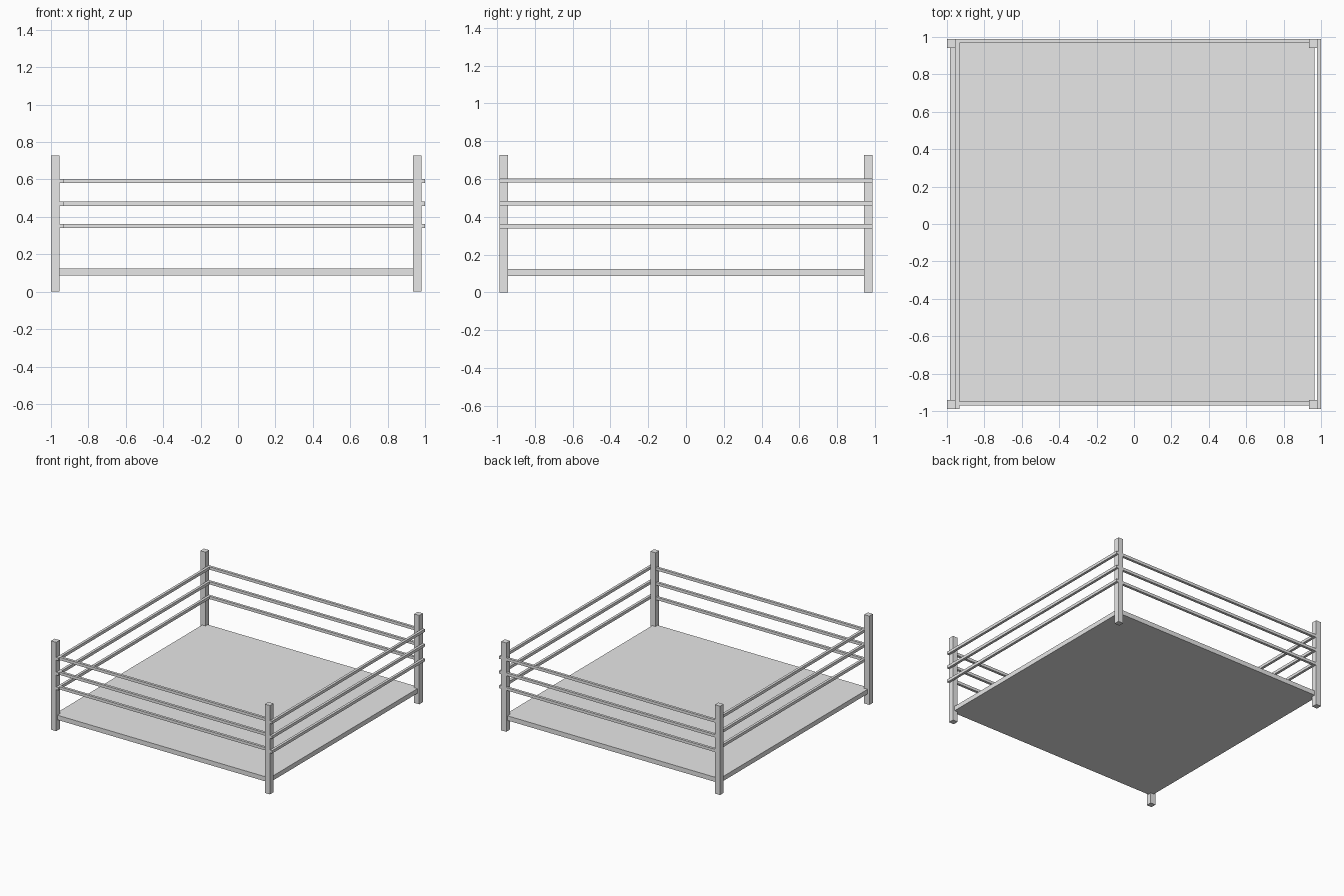
import bpy

cube = bpy.data.objects.get("Cube")
if cube:
    bpy.data.objects.remove(cube, do_unlink=True)

GREY = (0.8, 0.8, 0.8, 1.0)
grey = bpy.data.materials.new("plain_grey")
grey.use_nodes = True
grey.diffuse_color = GREY
for node in grey.node_tree.nodes:
    if node.type == 'BSDF_PRINCIPLED':
        node.inputs["Base Color"].default_value = GREY


def box(name, x, y, z):
    """Box filling the given (low, high) range on each axis."""
    bpy.ops.mesh.primitive_cube_add(size=1, location=[(a + b) / 2 for a, b in (x, y, z)])
    ob = bpy.context.object
    ob.name = name
    ob.scale = [b - a for a, b in (x, y, z)]
    bpy.ops.object.transform_apply(location=False, rotation=False, scale=True)
    ob.data.materials.append(grey)
    return ob


DEPTH = 0.988           # half depth over the posts
POST = 0.046            # post thickness
POST_TOP = 0.727
LEFT, RIGHT = 0.981, -1.0   # outer x of the posts on each side
ROPE = 0.021            # rope thickness

# Raised floor
box("ring_floor", (-0.984, 0.965), (-0.971, 0.971), (0.086, 0.124))

# Corner posts
for side, x in (("left", (LEFT - POST, LEFT)), ("right", (RIGHT, RIGHT + POST))):
    box("front_post_" + side, x, (-DEPTH, -DEPTH + POST), (0, POST_TOP))
    box("back_post_" + side, x, (DEPTH - POST, DEPTH), (0, POST_TOP))

# Three levels of ropes on all four sides
for level, z in (("lower", 0.351), ("middle", 0.471), ("upper", 0.592)):
    height = (z - 0.0115, z + 0.0115)
    # Side ropes run the full depth against the +x face of their posts
    for side, x in (("left", LEFT - 0.002), ("right", RIGHT + POST - 0.001)):
        box(f"{level}_rope_{side}", (x, x + ROPE), (-DEPTH, DEPTH), height)
    # Front and back ropes end inside the posts
    for side, y in (("front", -0.971), ("back", DEPTH - ROPE)):
        box(f"{level}_rope_{side}", (-0.98, 0.96), (y, y + ROPE), height)
